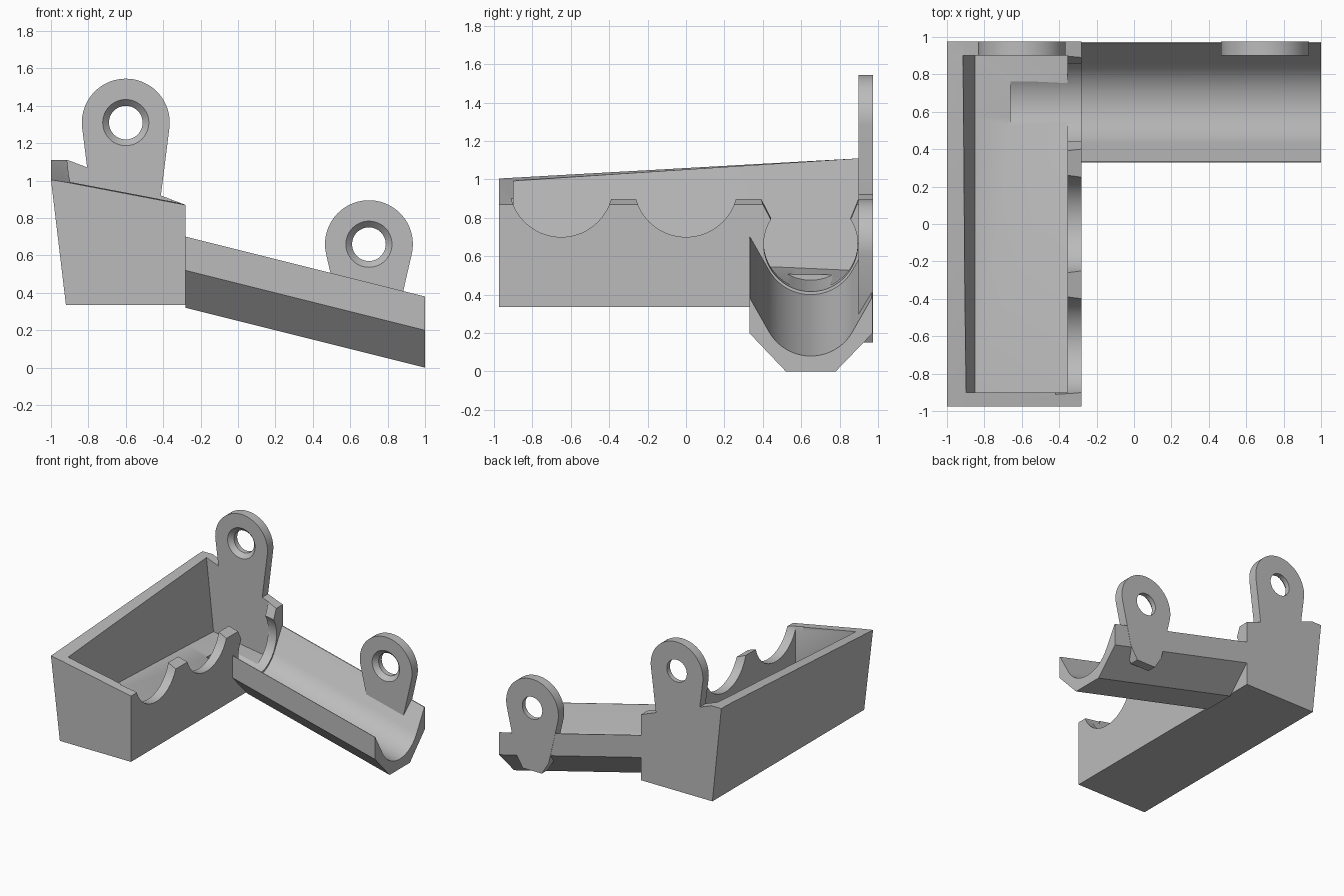
import bpy
import bmesh
from math import sin, cos, radians

cube = bpy.data.objects.get("Cube")
if cube:
    bpy.data.objects.remove(cube, do_unlink=True)

# Single grey plastic
grey = bpy.data.materials.new("plain grey")
grey.use_nodes = True
COLOUR = (0.5, 0.5, 0.5, 1)
grey.diffuse_color = COLOUR
grey.node_tree.nodes["Principled BSDF"].inputs["Base Color"].default_value = COLOUR


def loft(name, loops):
    """Closed solid through matching loops of points."""
    bm = bmesh.new()
    rings = [[bm.verts.new(p) for p in loop] for loop in loops]
    n = len(rings[0])
    for a, b in zip(rings, rings[1:]):
        for i in range(n):
            j = (i + 1) % n
            bm.faces.new((a[i], a[j], b[j]))
            bm.faces.new((a[i], b[j], b[i]))
    bm.faces.new(rings[0])
    bm.faces.new(rings[-1])
    bmesh.ops.recalc_face_normals(bm, faces=bm.faces)
    bmesh.ops.dissolve_limit(bm, angle_limit=0.002, verts=bm.verts, edges=bm.edges)
    mesh = bpy.data.meshes.new(name)
    bm.to_mesh(mesh)
    bm.free()
    mesh.materials.append(grey)
    obj = bpy.data.objects.new(name, mesh)
    bpy.context.collection.objects.link(obj)
    return obj


def activate(obj):
    bpy.ops.object.select_all(action='DESELECT')
    obj.select_set(True)
    bpy.context.view_layer.objects.active = obj


def cut(obj, cutter):
    cutter.hide_render = True
    mod = obj.modifiers.new("cut", 'BOOLEAN')
    mod.operation = 'DIFFERENCE'
    mod.solver = 'EXACT'
    mod.object = cutter
    activate(obj)
    bpy.ops.object.modifier_apply(modifier=mod.name)
    bpy.data.objects.remove(cutter, do_unlink=True)


def arc(cu, cv, r, start, end, steps):
    angles = [radians(start + (end - start) * i / steps) for i in range(steps + 1)]
    return [(cu + r * cos(a), cv + r * sin(a)) for a in angles]


def at_y(y, profile):
    return [(u, y, v) for u, v in profile]


def at_x(x, profile, lift=0):
    return [(x, u, v + lift) for u, v in profile]


BACK, INNER, WALL = 0.975, 0.9, -0.28     # back face, inner back face, right wall
LANE = 0.65                               # y of the outlet and ramp


# Tray with leaning left wall and sloping rim
def tray_profile(mid, left):
    return [(-0.92, 0.335), (WALL, 0.335), (WALL, 0.87), (-0.91, mid), (-1, left)]


tray = loft("tray", [at_y(-BACK, tray_profile(0.99, 1.005)),
                     at_y(INNER, tray_profile(1.11, 1.11)),
                     at_y(BACK, tray_profile(1.11, 1.11))])


# Cavity with a floor that falls towards the outlet
def cavity_profile(left, right):
    return [(-0.85, left), (-0.355, right), (-0.355, 1.3), (-0.935, 1.3)]


cut(tray, loft("cavity", [at_y(-INNER, cavity_profile(0.6, 0.58)),
                          at_y(0.57, cavity_profile(0.54, 0.45)),
                          at_y(INNER, cavity_profile(0.525, 0.45))]))

# Scallops in the right wall
for y in (-LANE, 0):
    ring = arc(y, 0.97, 0.27, 0, 352.5, 47)
    cut(tray, loft("scallop", [at_x(-0.42, ring), at_x(-0.2, ring)]))

# Flared outlet and its groove in the floor
outlet = arc(LANE, 0.66, 0.245, 148, 392, 40)
outlet += [(0.899, 0.89), (0.899, 1.2), (0.39, 1.2), (0.39, 0.89)]
cut(tray, loft("outlet", [at_x(-0.66, outlet, 0.06), at_x(-0.2, outlet, -0.012)]))

# Sloping ramp: chamfered outside, round channel inside
TOP = 0.38
section = [(0.33, TOP), (0.33, 0.2), (0.52, 0), (0.78, 0), (0.973, 0.2), (0.973, TOP),
           (0.966, TOP)]
section += arc(LANE, 0.33, 0.25, -30, -150, 32) + [(0.334, TOP)]
ramp = loft("ramp", [at_x(WALL, section, 0.32), at_x(1, section)])


# Mounting tabs with countersunk holes
def mounting_tab(name, x, z, taper, foot):
    outline = arc(x, z, 0.235, -taper, 180 + taper, 40)
    outline += [(x + u, z + v) for u, v in foot]
    tab = loft(name, [at_y(INNER, outline), at_y(BACK, outline)])
    rings = [at_y(y, arc(x, z, r, 0, 352.5, 47))
             for y, r in ((0.89, 0.133), (0.935, 0.09), (1, 0.09))]
    cut(tab, loft("hole", rings))
    return tab


tray_tab = mounting_tab("tray_tab", -0.6, 1.31, 7,
                        [(-0.18, -0.45), (0.18, -0.45)])
ramp_tab = mounting_tab("ramp_tab", 0.7, 0.66, 13,
                        [(-0.147, -0.41), (-0.085, -0.51), (0.085, -0.51), (0.147, -0.41)])

for part in (tray, ramp, tray_tab, ramp_tab):
    activate(part)
    bpy.ops.object.shade_smooth_by_angle(angle=radians(25))
